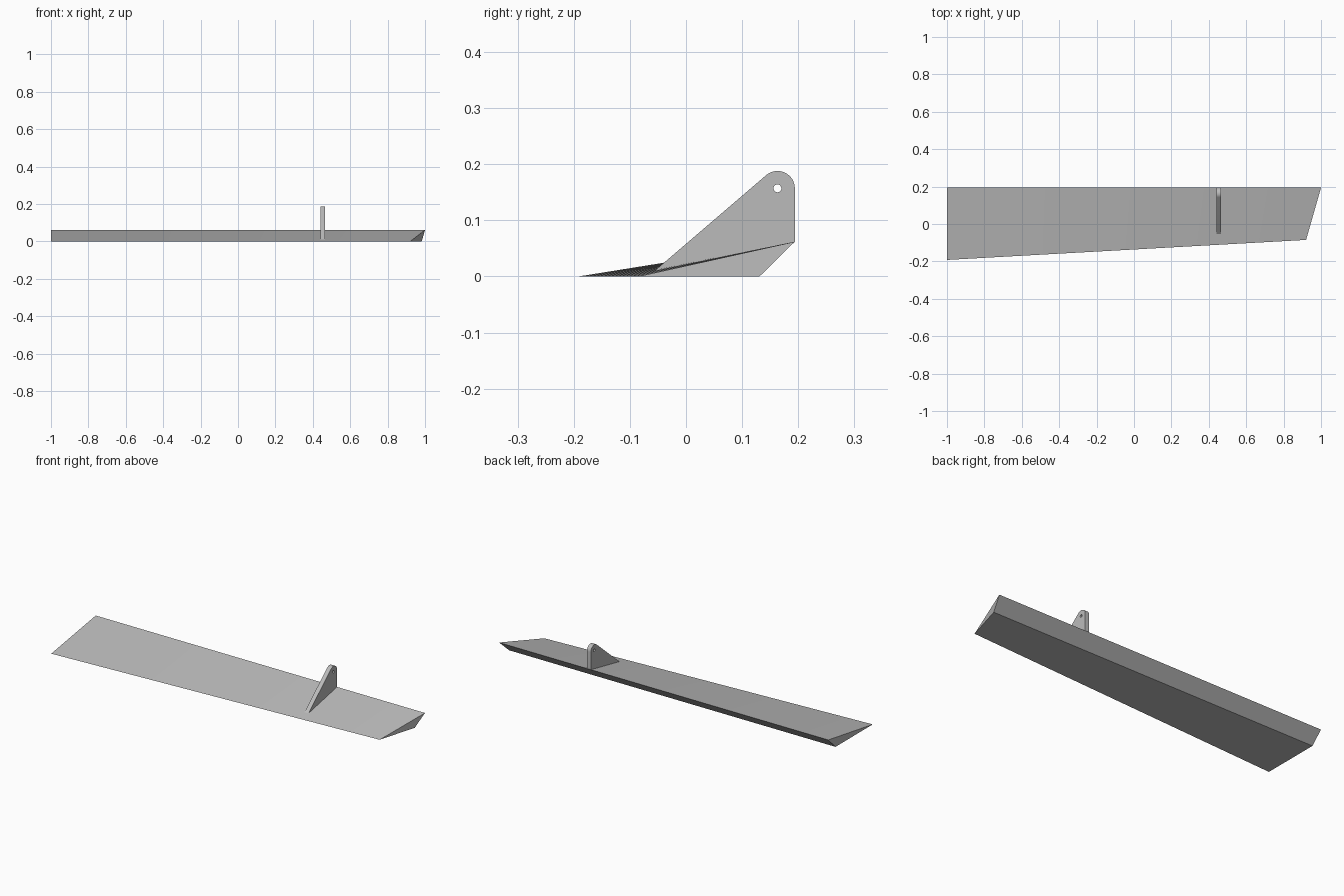
import bpy, bmesh, math
from mathutils import Vector

cube = bpy.data.objects.get("Cube")
if cube:
    bpy.data.objects.remove(cube, do_unlink=True)

grey = bpy.data.materials.new("plain grey")
grey.use_nodes = True
grey.diffuse_color = (0.5, 0.5, 0.5, 1)
grey.node_tree.nodes["Principled BSDF"].inputs["Base Color"].default_value = (0.5, 0.5, 0.5, 1)


def smooth(obj):
    bpy.ops.object.select_all(action='DESELECT')
    obj.select_set(True)
    bpy.context.view_layer.objects.active = obj
    bpy.ops.object.shade_smooth_by_angle(angle=math.radians(20))


# Wedge blade: a triangular section lofted along its length, tapering at the front
left_end = [Vector(p) for p in ((-1, -0.192, 0), (-1, 0.131, 0), (-1, 0.194, 0.062))]
right_end = [Vector(p) for p in ((0.92, -0.085, 0), (0.982, 0.131, 0), (1, 0.194, 0.062))]
steps = 16
bm = bmesh.new()
rings = [[bm.verts.new(a.lerp(b, i / steps)) for a, b in zip(left_end, right_end)]
         for i in range(steps + 1)]
for r, s in zip(rings, rings[1:]):
    for k in range(3):
        n = (k + 1) % 3
        bm.faces.new((r[k], r[n], s[n], s[k]))
bm.faces.new(rings[0])
bm.faces.new(rings[-1])
bmesh.ops.recalc_face_normals(bm, faces=bm.faces)
mesh = bpy.data.meshes.new("wedge_blade")
bm.to_mesh(mesh)
bm.free()
blade = bpy.data.objects.new("wedge_blade", mesh)
bpy.context.collection.objects.link(blade)
mesh.materials.append(grey)
smooth(blade)

# Upright lug: outline in the side plane, rounded at the top, with a pin hole
centre, radius, hole = Vector((0.163, 0.157)), 0.031, 0.007
toe = Vector((-0.055, 0.011))
to_toe = toe - centre
tangent = math.atan2(to_toe.y, to_toe.x) % math.tau - math.acos(radius / to_toe.length)


def arc(r, start, end, count):
    return [centre + r * Vector((math.cos(t), math.sin(t)))
            for t in (start + (end - start) * i / count for i in range(count + 1))]


outline = [toe, Vector((0.194, 0.062))] + arc(radius, 0, tangent, 16)
pin_hole = arc(hole, 0, math.tau, 24)[:-1]
curve = bpy.data.curves.new("lug", 'CURVE')
curve.dimensions = '2D'
curve.fill_mode = 'BOTH'
curve.extrude = 0.012
for loop in (outline, pin_hole):
    spline = curve.splines.new('POLY')
    spline.points.add(len(loop) - 1)
    for point, co in zip(spline.points, loop):
        point.co = (co.x, co.y, 0, 1)
    spline.use_cyclic_u = True
curve.materials.append(grey)
lug = bpy.data.objects.new("lug", curve)
bpy.context.collection.objects.link(lug)
lug.rotation_euler = (math.pi / 2, 0, math.pi / 2)
lug.location.x = 0.454

# Turn the lug into one welded mesh
bpy.ops.object.select_all(action='DESELECT')
lug.select_set(True)
bpy.context.view_layer.objects.active = lug
bpy.ops.object.convert(target='MESH')
lug = bpy.context.view_layer.objects.active
bm = bmesh.new()
bm.from_mesh(lug.data)
bmesh.ops.remove_doubles(bm, verts=bm.verts, dist=0.0001)
bmesh.ops.recalc_face_normals(bm, faces=bm.faces)
bm.to_mesh(lug.data)
bm.free()
smooth(lug)
